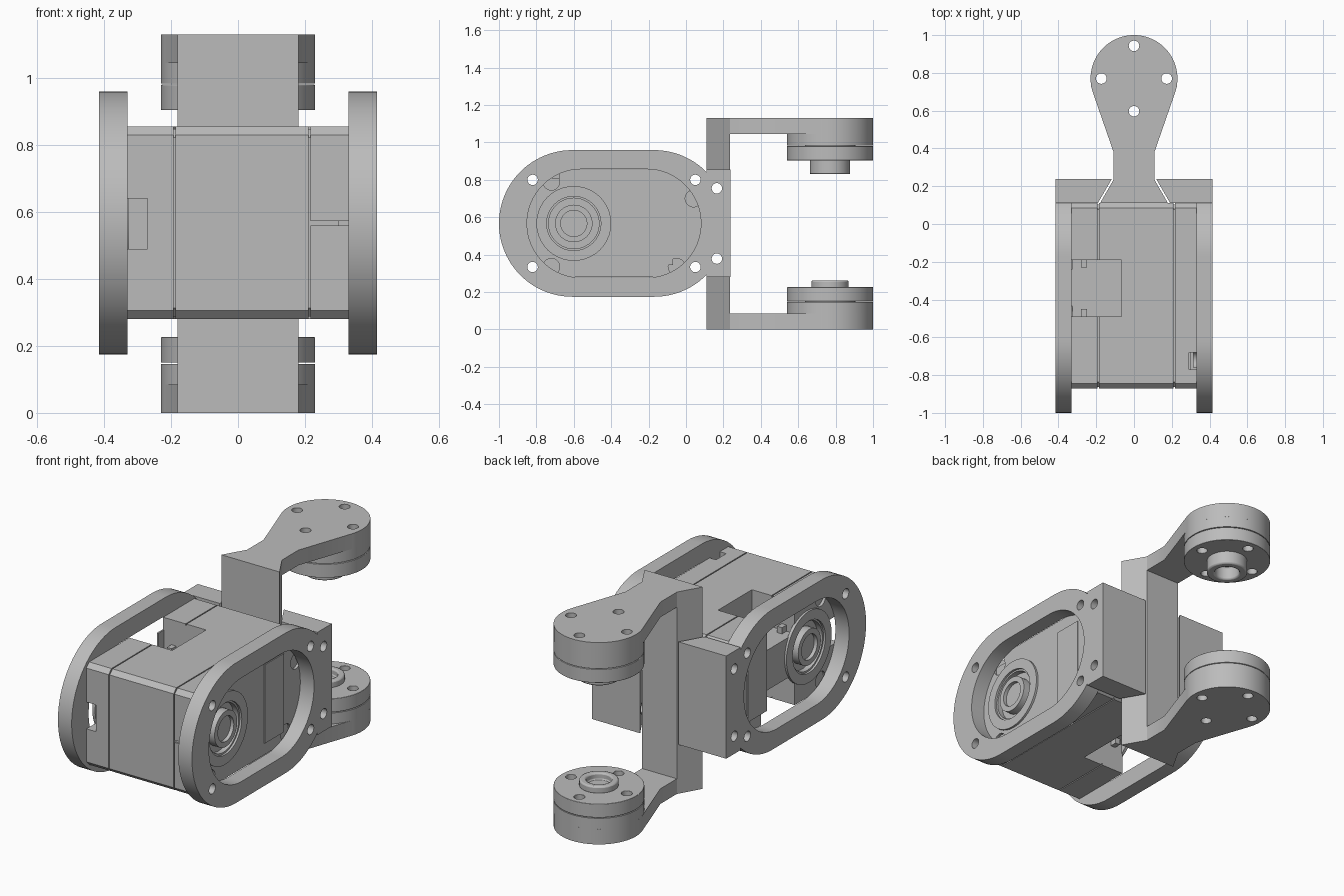
import bpy, bmesh
from math import cos, sin, radians
from mathutils import Vector

cube = bpy.data.objects.get("Cube")
if cube:
    bpy.data.objects.remove(cube, do_unlink=True)

grey = bpy.data.materials.new("Machined grey")
grey.use_nodes = True
COLOUR = (0.5, 0.5, 0.5, 1)
grey.diffuse_color = COLOUR
grey.node_tree.nodes["Principled BSDF"].inputs["Base Color"].default_value = COLOUR

MID = 0.567      # height of the symmetry plane
AXIS_Y = 0.77    # hinge axis of the fork


def prism(name, pts, lo, hi, axis="x"):
    """Extrude a 2D outline: (y, z) along x, or (x, y) along z."""
    bm = bmesh.new()
    place = (lambda p, t: (t, p[0], p[1])) if axis == "x" else (lambda p, t: (p[0], p[1], t))
    a = [bm.verts.new(place(p, lo)) for p in pts]
    b = [bm.verts.new(place(p, hi)) for p in pts]
    bm.faces.new(a)
    bm.faces.new(b)
    for i in range(len(pts)):
        j = (i + 1) % len(pts)
        bm.faces.new((a[i], a[j], b[j], b[i]))
    bmesh.ops.recalc_face_normals(bm, faces=bm.faces)
    mesh = bpy.data.meshes.new(name)
    bm.to_mesh(mesh)
    bm.free()
    obj = bpy.data.objects.new(name, mesh)
    bpy.context.collection.objects.link(obj)
    mesh.materials.append(grey)
    return obj


def arc(u, v, r, start, end, n=32):
    step = (end - start) / n
    return [(u + r * cos(radians(start + step * i)),
             v + r * sin(radians(start + step * i))) for i in range(n + 1)]


def cylinder(name, u, v, r, lo, hi, axis="x", n=40):
    return prism(name, arc(u, v, r, 0, 360, n)[:-1], lo, hi, axis)


def box(name, x0, x1, y0, y1, z0, z1):
    return prism(name, [(y0, z0), (y1, z0), (y1, z1), (y0, z1)], x0, x1)


def activate(obj):
    bpy.ops.object.select_all(action="DESELECT")
    obj.select_set(True)
    bpy.context.view_layer.objects.active = obj


def cut(obj, *cutters):
    """Subtract the cutters and remove them."""
    activate(obj)
    for c in cutters:
        mod = obj.modifiers.new("cut", "BOOLEAN")
        mod.operation, mod.solver, mod.object = "DIFFERENCE", "EXACT", c
        bpy.ops.object.modifier_apply(modifier=mod.name)
        bpy.data.objects.remove(c, do_unlink=True)


def finish(obj, bevel=0):
    activate(obj)
    if bevel:
        mod = obj.modifiers.new("edge", "BEVEL")
        mod.width, mod.segments, mod.limit_method = bevel, 2, "ANGLE"
        mod.angle_limit = radians(50)
    bpy.ops.object.shade_smooth_by_angle(angle=radians(30))


def body_outline(inset=0):
    y0, y1, z0, z1 = -0.87 + inset, 0.11 - inset, 0.28 + inset, 0.855 - inset
    c = 0.025
    return [(y0 + c, z0), (y1 - c, z0), (y1, z0 + c), (y1, z1 - c),
            (y1 - c, z1), (y0 + c, z1), (y0, z1 - c), (y0, z0 + c)]


def corner_holes():
    return [cylinder("cutter", y, MID + s * 0.233, 0.028, -1, 1, n=20)
            for y in (-0.82, 0.05) for s in (-1, 1)]


def pockets():
    # side pockets open at the top and bottom of the case
    return [box("cutter", -0.4, -0.065, -0.49, -0.19, z0, z1)
            for z0, z1 in ((0.2, 0.455), (0.68, 0.95))]


# Motor case: three shells around a slightly smaller core, leaving seam grooves
core = prism("case_core", body_outline(0.008), -0.30, 0.30)
cut(core, *pockets(), *corner_holes(), box("cutter", -0.4, -0.27, -0.9, -0.77, 0.49, 0.64))
finish(core)

shells = {"case_right_cover": (-0.33, -0.192), "case_middle": (-0.186, 0.21),
          "case_left_cover": (0.216, 0.33)}
for name, (x0, x1) in shells.items():
    shell = prism(name, body_outline(), x0, x1)
    cut(shell, *corner_holes())
    if x0 < 0:
        cut(shell, *pockets())
    if name != "case_middle":
        side = 1 if x0 > 0 else -1
        # round bearing recess and screw seats in the outer face
        face = sorted((side * 0.29, side * 0.4))
        cut(shell, cylinder("cutter", -0.6, MID, 0.135, *face))
        for y, z in ((-0.72, 0.79), (0.04, 0.7), (-0.05, 0.335), (-0.72, 0.335)):
            cut(shell, cylinder("cutter", y, z, 0.045, *sorted((side * 0.315, side * 0.4)), n=20))
    if name == "case_right_cover":
        cut(shell, box("cutter", -0.4, -0.27, -0.9, -0.77, 0.49, 0.64))
    if name == "case_left_cover":
        cut(shell, box("cutter", 0.29, 0.4, -0.77, -0.68, 0.81, 0.9),
            box("cutter", 0.2, 0.4, -0.9, -0.855, 0.56, 0.573))
    finish(shell)

# Small clips inside the pockets
for y in (-0.47, -0.21):
    for z in (0.44, 0.695):
        finish(box("pocket_clip", -0.28, -0.25, y - 0.02, y + 0.02, z - 0.02, z + 0.02))

for side, label in ((1, "left"), (-1, "right")):
    def span(a, b):
        return sorted((side * a, side * b))

    # Bearing collar and output hub
    collar = cylinder(label + "_collar", -0.6, MID, 0.2, *span(0.325, 0.342))
    cut(collar, cylinder("cutter", -0.6, MID, 0.145, -1, 1))
    finish(collar)
    hub = cylinder(label + "_output_hub", -0.6, MID, 0.1, *span(0.28, 0.345))
    cut(hub, cylinder("cutter", -0.6, MID, 0.07, *span(0.325, 0.4)))
    finish(hub)
    finish(box(label + "_label_panel", *span(0.325, 0.335), -0.24, -0.07, 0.345, 0.785))

    # Side plate with a large oblong window
    outline = (arc(-0.17, MID, 0.392, 44.4, 90, 16) + arc(-0.608, MID, 0.392, 90, 270, 48)
               + arc(-0.17, MID, 0.392, 270, 315.6, 16))
    plate = prism(label + "_side_plate", outline, *span(0.33, 0.415))
    window = arc(-0.21, MID, 0.29, -90, 90) + arc(-0.56, MID, 0.29, 90, 270)
    cut(plate, prism("cutter", window, -1, 1), *corner_holes())
    finish(plate)

    # Rear block joining the plate to the fork
    block = prism(label + "_rear_block", [(side * x, y) for x, y in
                  ((0.415, 0.11), (0.415, 0.237), (0.118, 0.237), (0.192, 0.11))],
                  0.28, 0.855, "z")
    cut(block, *[cylinder("cutter", 0.165, MID + s * 0.188, 0.028, -1, 1, n=20) for s in (-1, 1)])
    finish(block)

# Fork post, wedge shaped in plan
post = prism("fork_post", [(-0.18, 0.11), (0.18, 0.11), (0.108, 0.235), (-0.108, 0.235)],
             0, 1.13, "z")
cut(post, *[cylinder("cutter", 0.165, MID + s * 0.188, 0.028, -1, 1, n=20) for s in (-1, 1)])
finish(post)


def bolt_holes():
    return [cylinder("cutter", 0.173 * cos(radians(a)), AXIS_Y + 0.173 * sin(radians(a)),
                     0.028, -1, 2, "z", 20) for a in (0, 90, 180, 270)]


# Upper and lower fork arms, each with a round end, horn and hollow boss
for label, base, sign, boss_end in (("lower", 0, 1, 0.262), ("upper", 1.13, -1, 0.3)):
    def level(a, b):
        return sorted((base + sign * a, base + sign * b))

    arm_outline = [(-0.108, 0.235), (0.108, 0.235), (0.108, 0.38)] \
        + arc(0, AXIS_Y, 0.23, -17, 197, 56) + [(-0.108, 0.38)]
    arm = prism(label + "_fork_arm", arm_outline, *level(0, 0.085), "z")
    cut(arm, *bolt_holes())
    finish(arm)
    end = cylinder(label + "_arm_end", 0, AXIS_Y, 0.23, *level(0.085, 0.146), "z", 72)
    cut(end, *bolt_holes())
    finish(end)
    horn = cylinder(label + "_horn", 0, AXIS_Y, 0.23, *level(0.15, 0.226), "z", 72)
    cut(horn, *bolt_holes())
    finish(horn, 0.007)
    spacer = cylinder(label + "_horn_seat", 0, AXIS_Y, 0.135, *level(0.14, 0.155), "z")
    finish(spacer)
    boss = cylinder(label + "_boss", 0, AXIS_Y, 0.1 if sign > 0 else 0.108,
                    *level(0.22, boss_end), "z")
    cut(boss, cylinder("cutter", 0, AXIS_Y, 0.065, *level(0.225, 0.4), "z"))
    finish(boss, 0.008)
